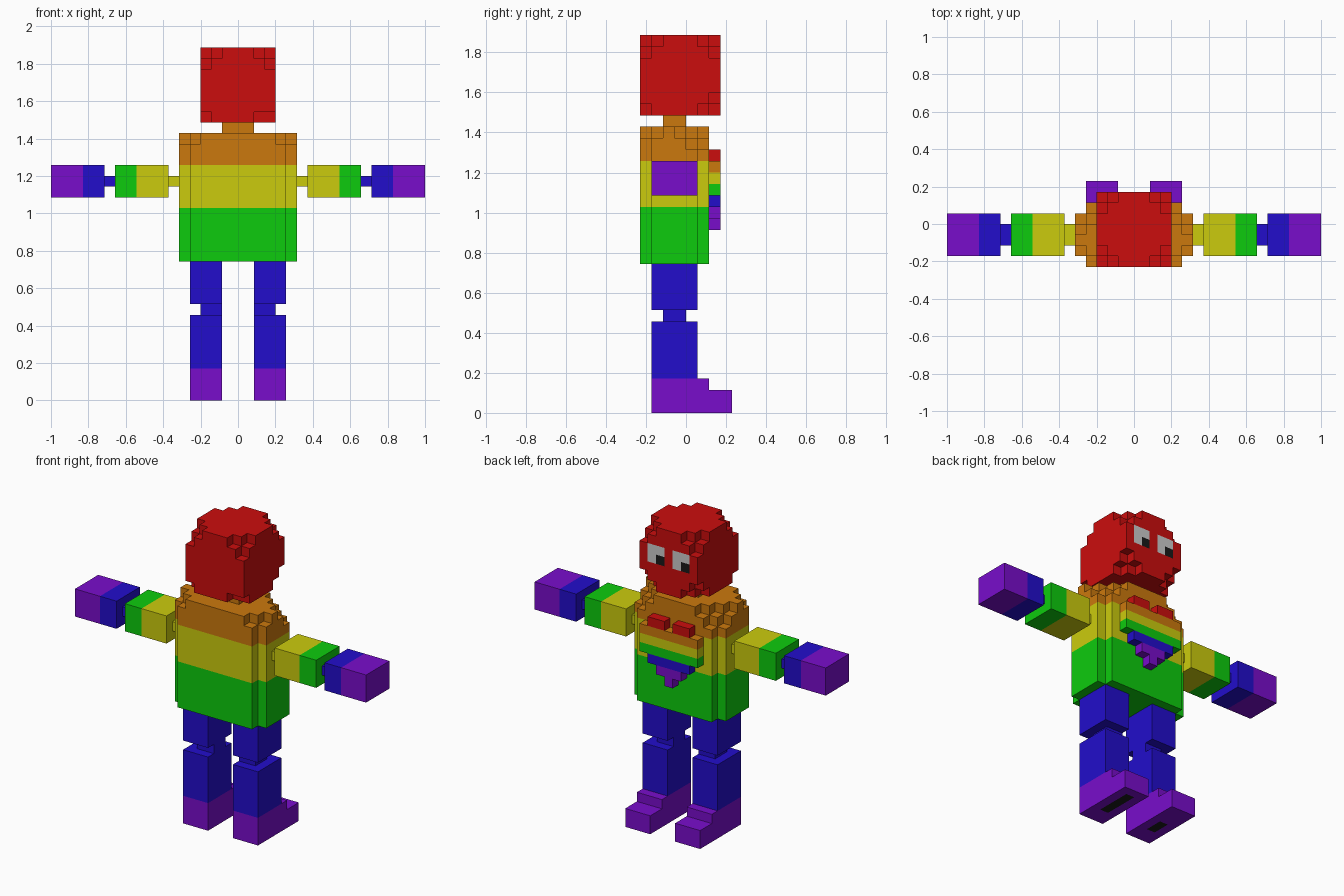
import bpy
import bmesh
from mathutils import Vector

cube = bpy.data.objects.get("Cube")
if cube:
    bpy.data.objects.remove(cube, do_unlink=True)

U = 2 / 35  # edge of one block

COLOURS = {
    "red": (0.6, 0.004, 0.004), "orange": (0.6, 0.19, 0.004),
    "yellow": (0.6, 0.6, 0.004), "green": (0.004, 0.6, 0.004),
    "blue": (0.016, 0.004, 0.6), "purple": (0.19, 0.004, 0.6),
    "white": (0.6, 0.6, 0.6), "black": (0.01, 0.01, 0.01),
}
MATS = {}
for cname, rgb in COLOURS.items():
    m = bpy.data.materials.new(cname)
    m.use_nodes = True
    m.diffuse_color = (*rgb, 1)
    m.node_tree.nodes["Principled BSDF"].inputs["Base Color"].default_value = (*rgb, 1)
    MATS[cname] = m

# The four corners of a block face for each outward direction
DIRS = [Vector(d) for d in ((1, 0, 0), (-1, 0, 0), (0, 1, 0), (0, -1, 0), (0, 0, 1), (0, 0, -1))]


def cells(x0, x1, y0, y1, z0, z1):
    """Block centres filling a box given in block units."""
    return {(x0 + .5 + i, y0 + .5 + j, z0 + .5 + k)
            for i in range(round(x1 - x0)) for j in range(round(y1 - y0))
            for k in range(round(z1 - z0))}


def part(name, blocks, colour):
    """Skin a set of blocks; colour is a name or a rule (centre, normal) -> name."""
    bm = bmesh.new()
    mesh = bpy.data.meshes.new(name)
    slots = []
    for c in sorted(blocks):
        for n in DIRS:
            if tuple(Vector(c) + n) in blocks:
                continue
            u = Vector((n.y, n.z, n.x))
            v = n.cross(u)
            mid = Vector(c) + n / 2
            f = bm.faces.new([bm.verts.new((mid + (u * a + v * b) / 2) * U)
                              for a, b in ((-1, -1), (1, -1), (1, 1), (-1, 1))])
            col = colour if isinstance(colour, str) else colour(c, n)
            if col not in slots:
                slots.append(col)
                mesh.materials.append(MATS[col])
            f.material_index = slots.index(col)
    bmesh.ops.remove_doubles(bm, verts=bm.verts[:], dist=U * 0.01)
    # Merge neighbouring flat faces of one colour
    bmesh.ops.dissolve_limit(bm, angle_limit=0.01, verts=bm.verts[:], edges=bm.edges[:],
                             delimit={'MATERIAL'})
    bmesh.ops.triangulate(bm, faces=[f for f in bm.faces if len(f.verts) > 4])
    bm.to_mesh(mesh)
    bm.free()
    obj = bpy.data.objects.new(name, mesh)
    bpy.context.collection.objects.link(obj)
    return obj


# Head: block with notched corners, eyes on the +y side
def notch(c):
    dx, dy = 3 - abs(c[0]), 3 - abs(c[1] + .5)
    dz = 3 - abs(c[2] - 29.5)
    total = dx + dy + dz
    if c[2] < 28 and c[1] < -1:          # lower corners at -y are cut less
        return total == 0 or (total == 1 and dx == 1 and c[0] > 0)
    return total <= 1


def head_colour(c, n):
    if n.y > 0 and c[2] in (29.5, 30.5) and c[0] in (2, 1, -1, -2):
        return "black" if c[2] == 29.5 and c[0] in (1, -2) else "white"
    return "red"


part("head", {c for c in cells(-3.5, 3.5, -4, 3, 26, 33) if not notch(c)}, head_colour)
part("neck", cells(-1.5, 1.5, -2, 0, 25, 26), "orange")


# Torso: corner columns removed, shoulders stepped more deeply at +y
def shoulder_cut(c):
    dx = 5 - abs(c[0])
    dy = min(1.5 - c[1], c[1] + 3.5)
    reach = 0
    if c[2] > 24:
        reach = 2 if c[1] > -1 else 1
    elif c[2] > 23:
        reach = 1 if c[1] > -1 else 0
    return dx + dy <= reach


def torso_colour(c, n):
    return "green" if c[2] < 18 else "yellow" if c[2] < 22 else "orange"


part("torso", {c for c in cells(-5.5, 5.5, -4, 2, 13, 25) if not shoulder_cut(c)}, torso_colour)

# Striped heart on the chest, built row by row from the bottom
heart = set()
for row, half in enumerate((.5, 1.5, 2.5, 3.5, 3.5, 3.5)):
    heart |= cells(-half, half, 2, 3, 16 + row, 17 + row)
for x in (-2.5, .5):
    heart |= cells(x, x + 2, 2, 3, 22, 23)
STRIPES = ("purple", "purple", "blue", "green", "yellow", "orange", "red")
part("chest_heart", heart, lambda c, n: STRIPES[int(c[2] - 16)])

# Arms and legs on both sides
for side, s in (("left", 1), ("right", -1)):
    def limb(name, x0, x1, y0, y1, z0, z1, colour, extra=()):
        blocks = cells(x0, x1, y0, y1, z0, z1) | set(extra)
        part(side + "_" + name, {(s * x, y, z) for x, y, z in blocks}, colour)

    limb("shoulder_joint", 5.5, 6.5, -2, 0, 20, 21, "yellow")
    limb("upper_arm", 6.5, 11.5, -3, 1, 19, 22,
         lambda c, n: "yellow" if abs(c[0]) < 9.5 else "green")
    limb("elbow", 11.5, 12.5, -2, 0, 20, 21, "blue")
    limb("forearm_and_hand", 12.5, 17.5, -3, 1, 19, 22,
         lambda c, n: "blue" if abs(c[0]) < 14.5 else "purple")
    limb("thigh", 1.5, 4.5, -3, 1, 9, 13, "blue")
    limb("knee", 1.5, 3.5, -2, 0, 8, 9, "blue")
    limb("shin", 1.5, 4.5, -3, 1, 3, 8, "blue")

    # Foot with stepped toe and a dark strip in the sole
    strip_end = 3 if s > 0 else 1

    def foot_colour(c, n):
        on_strip = n.z < 0 and abs(c[0]) == 3 and -1 < c[1] < strip_end
        return "black" if on_strip else "purple"

    limb("foot", 1.5, 4.5, -3, 2, 0, 3, foot_colour, cells(1.5, 4.5, 2, 4, 0, 2))
